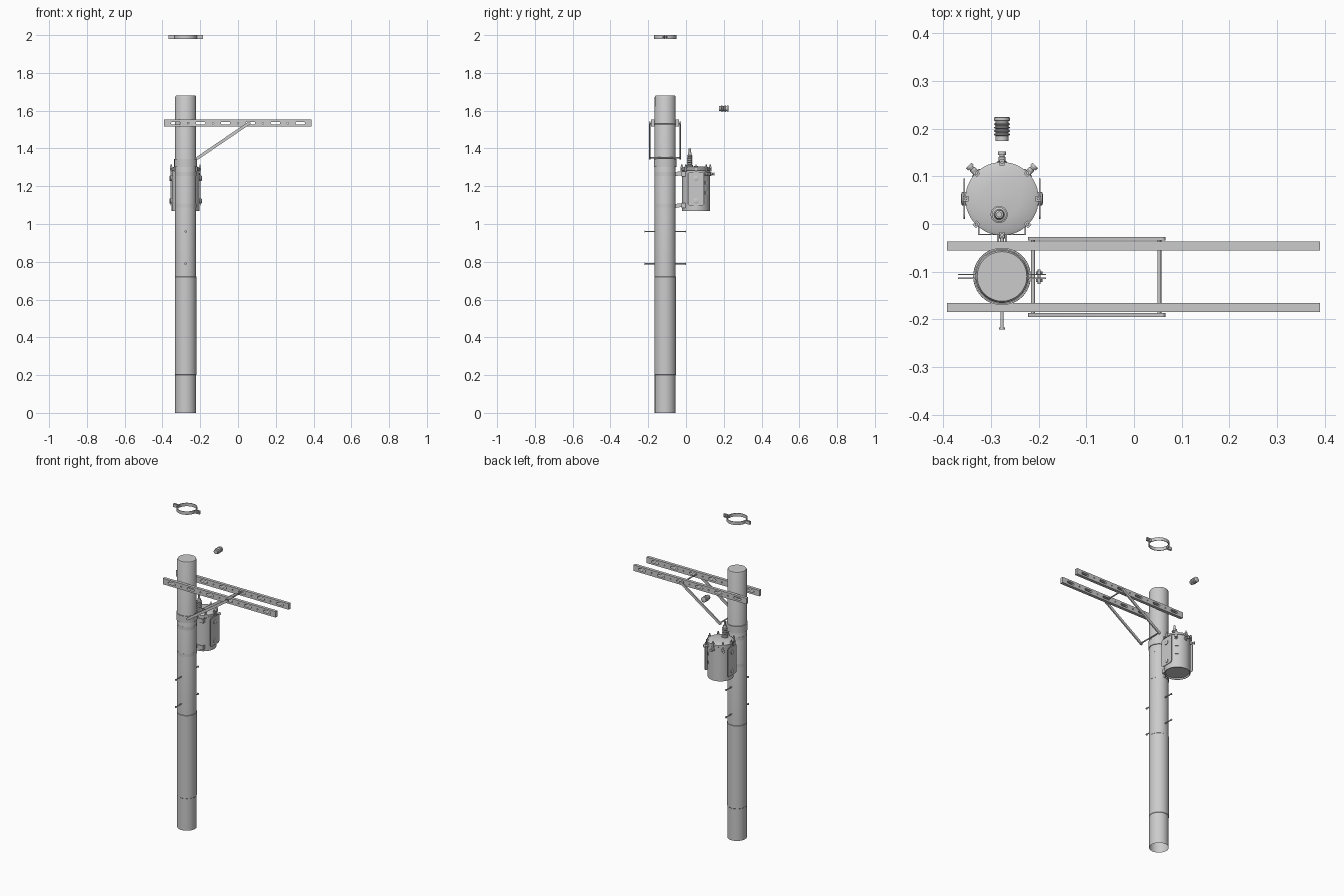
import bpy, bmesh, math
from mathutils import Vector, Matrix

if "Cube" in bpy.data.objects:
    bpy.data.objects.remove(bpy.data.objects["Cube"])

PX, PY = -0.277, -0.11      # pole axis
TX, TY, TR = -0.277, 0.053, 0.074   # tank axis and radius


def finish(name, bm, smooth=True):
    bmesh.ops.recalc_face_normals(bm, faces=bm.faces)
    me = bpy.data.meshes.new(name)
    bm.to_mesh(me)
    bm.free()
    ob = bpy.data.objects.new(name, me)
    bpy.context.collection.objects.link(ob)
    bpy.context.view_layer.objects.active = ob
    for o in bpy.context.selected_objects:
        o.select_set(False)
    ob.select_set(True)
    if smooth:
        bpy.ops.object.shade_smooth_by_angle(angle=math.radians(35))
    return ob


def lathe(bm, prof, loc=(0, 0, 0), axis=(0, 0, 1), n=32, caps=(True, True)):
    """Revolve (radius, height) points about an axis through loc."""
    q = Vector((0, 0, 1)).rotation_difference(Vector(axis))
    rings = [[bm.verts.new(Vector(loc) + q @ Vector((r * math.cos(2 * math.pi * i / n),
              r * math.sin(2 * math.pi * i / n), h))) for i in range(n)] for r, h in prof]
    for a, b in zip(rings, rings[1:]):
        for i in range(n):
            bm.faces.new((a[i], a[(i + 1) % n], b[(i + 1) % n], b[i]))
    if caps[0]:
        bm.faces.new(rings[0][::-1])
    if caps[1]:
        bm.faces.new(rings[-1])


def rod(bm, a, b, r, n=12):
    d = Vector(b) - Vector(a)
    lathe(bm, [(r, 0), (r, d.length)], a, d.normalized(), n)


def box(bm, c, s, rot=None):
    m = Matrix.Translation(c) @ (rot or Matrix()) @ Matrix.Diagonal((*s, 1))
    bmesh.ops.create_cube(bm, size=1, matrix=m)


def prism(bm, pts, to3d, depth):
    """Extrude an outline; to3d maps (u, v, w) to a position."""
    lo, hi = [[bm.verts.new(to3d(u, v, w)) for u, v in pts] for w in (-depth / 2, depth / 2)]
    bm.faces.new(lo[::-1])
    bm.faces.new(hi)
    for i in range(len(pts)):
        j = (i + 1) % len(pts)
        bm.faces.new((lo[i], lo[j], hi[j], hi[i]))


def rounded(w, h, r, n=6):
    return [(sx * (w / 2 - r) + r * math.cos(math.radians(a0 + 90 * k / n)),
             sz * (h / 2 - r) + r * math.sin(math.radians(a0 + 90 * k / n)))
            for sx, sz, a0 in ((1, 1, 0), (-1, 1, 90), (-1, -1, 180), (1, -1, 270))
            for k in range(n + 1)]


# pole with slightly thicker middle length, open at the foot
bm = bmesh.new()
lathe(bm, [(0.0555, 0), (0.0555, 0.2), (0.0572, 0.202), (0.0572, 0.72), (0.0557, 0.722),
           (0.0555, 1.672), (0.052, 1.68)], (PX, PY, 0), n=48, caps=(False, True))
finish("pole", bm)

# bands around the pole
for name, z0, z1, r in (("brace_band", 1.302, 1.345, 0.0605),
                        ("upper_hanger_band", 1.255, 1.275, 0.0562),
                        ("lower_hanger_band", 1.087, 1.107, 0.0562)):
    bm = bmesh.new()
    lathe(bm, [(0.055, z0), (r, z0), (r, z1), (0.055, z1)], (PX, PY, 0), n=48, caps=(False, False))
    finish(name, bm)

# climbing steps with round heads
bm = bmesh.new()
for z in (0.96, 0.79):
    for s in (-1, 1):
        lathe(bm, [(0.0035, 0.05), (0.0035, 0.107), (0.006, 0.107), (0.006, 0.111)],
              (PX, PY, z), (0, s, 0), 12)
finish("climbing_steps", bm)

# slotted crossarms
cut = bmesh.new()
slot = rounded(0.05, 0.014, 0.0069)
for k in range(6):
    x = -0.33 + 0.132 * k
    prism(cut, slot, lambda u, v, w, x=x: (x + u, w, 1.534 + v), 1)
    if k < 5:
        rod(cut, (x + 0.066, -0.5, 1.534), (x + 0.066, 0.5, 1.534), 0.004)
cutter = finish("slot_cutter", cut, False)
for name, y in (("front_crossarm", -0.175), ("rear_crossarm", -0.046)):
    bm = bmesh.new()
    box(bm, (-0.001, y, 1.534), (0.782, 0.019, 0.037))
    ob = finish(name, bm, False)
    mod = ob.modifiers.new("slots", 'BOOLEAN')
    mod.operation, mod.solver, mod.object = 'DIFFERENCE', 'EXACT', cutter
    bpy.ops.object.modifier_apply(modifier=mod.name)
bpy.data.objects.remove(cutter)

# diagonal braces and their cross rods
a, b = Vector((-0.214, 0, 1.349)), Vector((0.058, 0, 1.534))
ang = math.atan2(b.z - a.z, b.x - a.x)
bm = bmesh.new()
for y in (-0.191, -0.031):
    c = (a + b) / 2
    ca, sa = math.cos(ang), math.sin(ang)
    prism(bm, rounded((b - a).length + 0.016, 0.016, 0.0079),
          lambda u, v, w, y=y: (c.x + u * ca - v * sa, y + w, c.z + u * sa + v * ca), 0.008)
finish("diagonal_braces", bm)
bm = bmesh.new()
for x, z in ((-0.212, 1.351), (0.053, 1.531)):
    rod(bm, (x, -0.195, z), (x, -0.027, z), 0.0042)
finish("brace_cross_rods", bm)

# transformer tank, with rolled rims and a shallow lid
bm = bmesh.new()
lathe(bm, [(TR - 0.006, 1.078), (TR - 0.004, 1.07), (TR, 1.07), (TR, 1.285)], (TX, TY, 0), n=48)
finish("tank", bm)
bm = bmesh.new()
lathe(bm, [(TR, 1.283), (TR + 0.003, 1.285), (TR + 0.003, 1.296), (TR - 0.004, 1.3),
           (0.04, 1.304), (0.005, 1.306)], (TX, TY, 0), n=48)
finish("tank_lid", bm)

# lid clamps all round
bm = bmesh.new()
for k in range(8):
    t = math.radians(45 * k)
    d = Vector((math.cos(t), math.sin(t), 0))
    p = Vector((TX, TY, 0)) + d * (TR + 0.002)
    box(bm, p + Vector((0, 0, 1.292)), (0.012, 0.011, 0.026), Matrix.Rotation(t, 4, 'Z'))
    rod(bm, p + Vector((0, 0, 1.3)), p + Vector((0, 0, 1.316)), 0.0035, 8)
finish("lid_clamps", bm)

# low voltage terminals on the outward side
bm = bmesh.new()
for deg in (45, 90, 135):
    t = math.radians(deg)
    d = Vector((math.cos(t), math.sin(t), 0))
    lathe(bm, [(0.011, 0), (0.011, 0.006), (0.007, 0.007), (0.007, 0.016), (0.005, 0.017),
               (0.005, 0.02), (0.0085, 0.02), (0.0085, 0.027)],
          Vector((TX, TY, 1.265)) + d * (TR - 0.002), d, 16)
finish("low_terminals", bm)

# side plates with two round bosses each
bm = bmesh.new()
for s in (-1, 1):
    prism(bm, rounded(0.086, 0.178, 0.012), lambda u, v, w: (TX + s * 0.079 + w, TY + u, 1.187 + v), 0.0035)
    for z in (1.242, 1.122):
        lathe(bm, [(0.014, 0.068), (0.014, 0.084), (0.009, 0.086)], (TX, TY, z), (s, 0, 0), 20)
finish("side_plates", bm)

# small fittings on the tank flank
bm = bmesh.new()
t = math.radians(47)
for z in (1.218, 1.165):
    box(bm, (TX + TR * math.cos(t), TY + TR * math.sin(t), z), (0.006, 0.018, 0.02),
        Matrix.Rotation(t, 4, 'Z'))
finish("tank_fittings", bm)

# tank hangers: channel on the tank plus tongue hooked to the pole
for name, z in (("upper_hanger", 1.265), ("lower_hanger", 1.097)):
    bm = bmesh.new()
    box(bm, (TX, -0.022, z), (0.1, 0.003, 0.026))
    for s in (-1, 1):
        box(bm, (TX + s * 0.0485, -0.009, z), (0.003, 0.028, 0.026))
        prism(bm, [(-0.057, -0.012), (-0.021, -0.006), (-0.021, 0.012), (-0.045, 0.012), (-0.057, 0.002)],
              lambda u, v, w: (TX + s * 0.008 + w, u, z + v), 0.004)
    rod(bm, (TX, -0.058, z), (TX, -0.016, z), 0.004)
    rod(bm, (TX, -0.03, z), (TX, -0.023, z), 0.008, 6)
    finish(name, bm)


def ribbed(r, core, h0, h1, count):
    pts, p = [], (h1 - h0) / count
    for k in range(count):
        h = h0 + k * p
        pts += [(core, h), (r, h + p * 0.3), (r, h + p * 0.55), (core, h + p * 0.7)]
    return pts


# high voltage bushing on the lid
bm = bmesh.new()
lathe(bm, [(0.018, 0), (0.018, 0.008)] + ribbed(0.0155, 0.011, 0.01, 0.065, 5) +
      [(0.009, 0.067), (0.009, 0.075), (0.006, 0.076), (0.006, 0.097)],
      (-0.283, 0.02, 1.303), n=24)
finish("high_bushing", bm)

# loose ribbed insulator
bm = bmesh.new()
lathe(bm, [(0.0135, 0), (0.0135, 0.01)] + ribbed(0.0172, 0.0135, 0.011, 0.04, 4) +
      [(0.0135, 0.042), (0.0165, 0.043), (0.0165, 0.049), (0.013, 0.051)],
      (PX, 0.174, 1.611), (0, 1, 0), 24)
finish("loose_insulator", bm)

# loose two-part pole clamp with ears and a bolt
bm = bmesh.new()
for s in (-1, 1):
    def strip(r, g):
        a0 = math.asin(g / r)
        arc = [a0 + (math.pi - 2 * a0) * i / 24 for i in range(25)]
        return [(0.092, g)] + [(r * math.cos(t), r * math.sin(t)) for t in arc] + [(-0.092, g)]
    outline = strip(0.06, 0.0055) + strip(0.0565, 0.0025)[::-1]
    # square the ear roots
    prism(bm, outline, lambda u, v, w: (PX + u, PY + s * v, 1.99 + w), 0.02)
rod(bm, (-0.199, PY - 0.016, 1.99), (-0.199, PY + 0.014, 1.99), 0.0032)
for y0, y1 in ((-0.0115, -0.0055), (0.0055, 0.0105)):
    rod(bm, (-0.199, PY + y0, 1.99), (-0.199, PY + y1, 1.99), 0.0065, 6)
finish("loose_clamp", bm)
